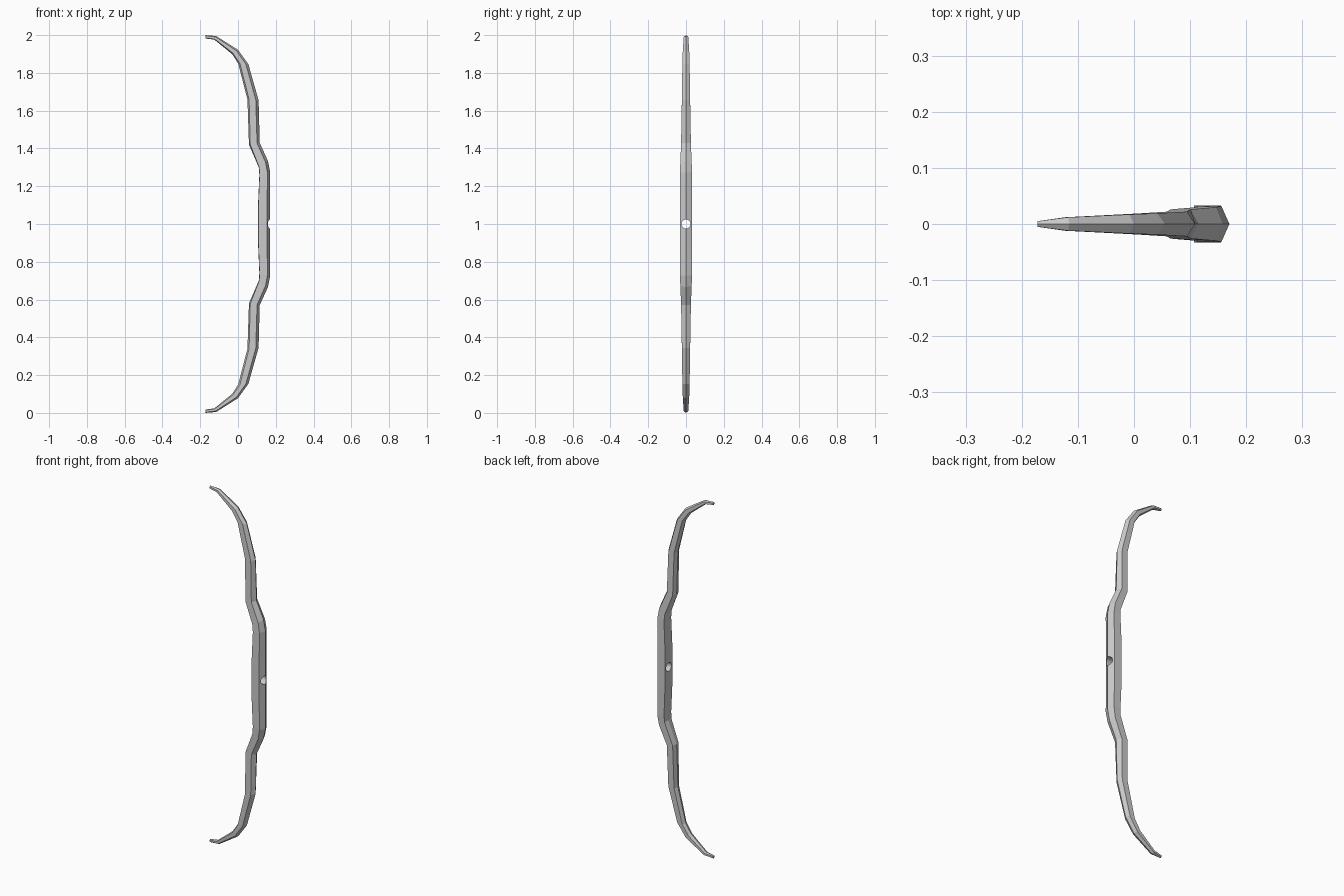
import bpy, bmesh, math

if "Cube" in bpy.data.objects:
    bpy.data.objects.remove(bpy.data.objects["Cube"])

# Upper half stations, tip to grip:
# outer ridge (x, z), inner ridge (x, z), half width, inner chamfer fraction
STATIONS = [
    (-0.172, 2.000, -0.172, 1.982, 0.005, 0.18),
    (-0.115, 1.995, -0.125, 1.976, 0.012, 0.18),
    (0.000, 1.922, -0.032, 1.900, 0.017, 0.18),
    (0.055, 1.846, 0.001, 1.850, 0.019, 0.18),
    (0.109, 1.655, 0.050, 1.660, 0.022, 0.15),
    (0.115, 1.430, 0.058, 1.420, 0.026, 0.12),
    (0.158, 1.335, 0.110, 1.300, 0.030, 0.04),
    (0.170, 1.275, 0.113, 1.260, 0.032, 0.02),
    (0.170, 1.100, 0.106, 1.100, 0.033, 0.02),
]


def section(bm, ox, oz, ix, iz, w, inner, flip):
    """Six-sided ring: outer ridge, flat sides, inner ridge."""
    ring = []
    for t, y in ((0, 0), (0.25, w), (1 - inner, w),
                 (1, 0), (1 - inner, -w), (0.25, -w)):
        x = ox + (ix - ox) * t
        z = oz + (iz - oz) * t
        ring.append(bm.verts.new((x, y, 2 - z if flip else z)))
    return ring


# Bow stave: lofted rings, lower half mirrored
bm = bmesh.new()
rings = [section(bm, *s, False) for s in STATIONS]
rings += [section(bm, *s, True) for s in reversed(STATIONS)]
for a, b in zip(rings, rings[1:]):
    for i in range(6):
        j = (i + 1) % 6
        bm.faces.new((a[i], a[j], b[j], b[i]))
bm.faces.new(rings[0])
bm.faces.new(rings[-1])
bmesh.ops.recalc_face_normals(bm, faces=bm.faces[:])
mesh = bpy.data.meshes.new("bow_stave")
bm.to_mesh(mesh)
bm.free()
bow = bpy.data.objects.new("bow_stave", mesh)
bpy.context.collection.objects.link(bow)

# Arrow hole through the grip
bpy.ops.mesh.primitive_cylinder_add(vertices=24, radius=0.024, depth=0.3,
                                    location=(0.14, 0, 1.0),
                                    rotation=(0, math.pi / 2, 0))
cutter = bpy.context.object
cutter.name = "arrow_hole_cutter"
cutter.hide_render = True

hole = bow.modifiers.new("arrow_hole", 'BOOLEAN')
hole.operation = 'DIFFERENCE'
hole.solver = 'EXACT'
hole.object = cutter
bpy.ops.object.select_all(action='DESELECT')
bow.select_set(True)
bpy.context.view_layer.objects.active = bow
bpy.ops.object.modifier_apply(modifier=hole.name)
bpy.data.objects.remove(cutter)
